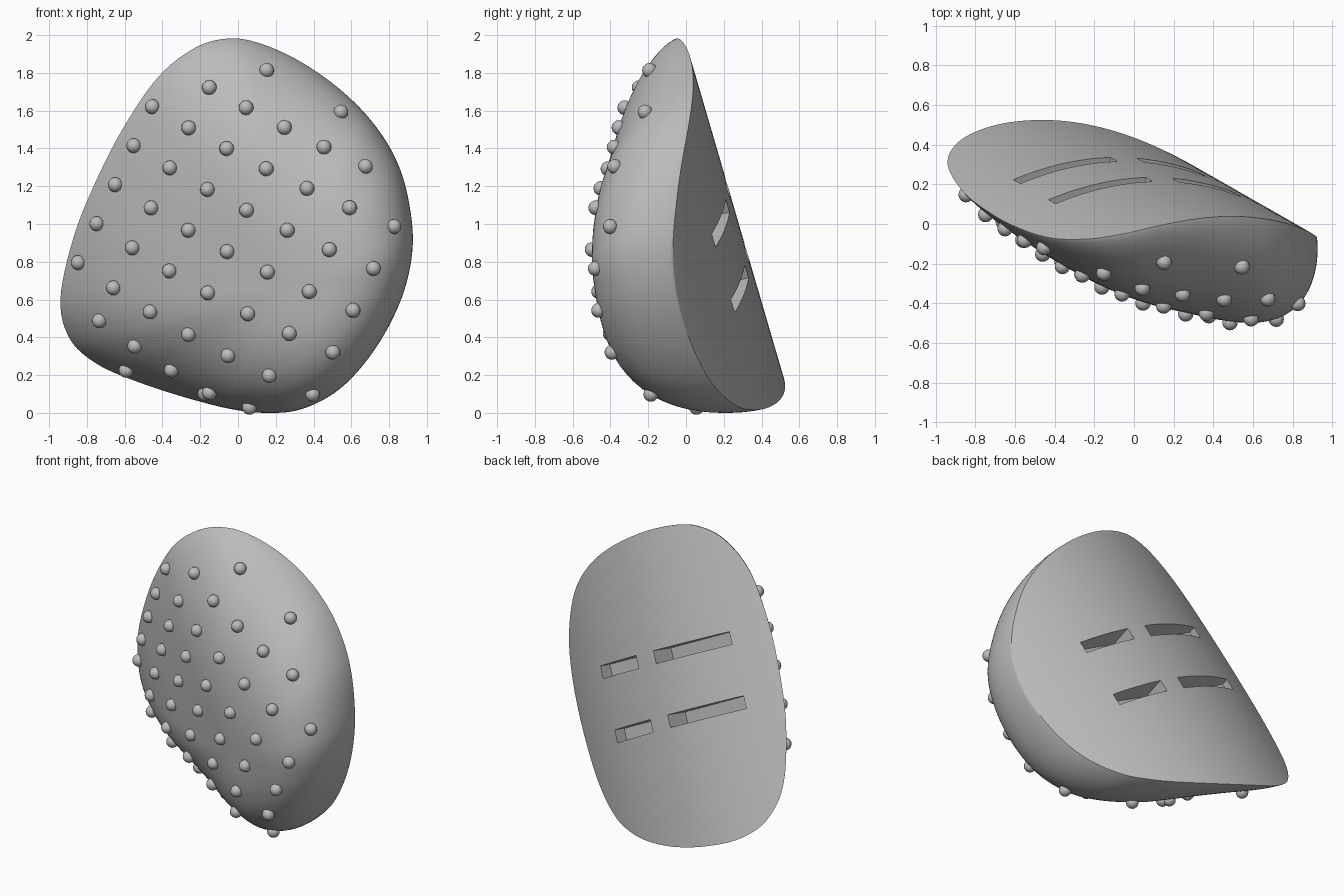
import bpy, bmesh, math
from mathutils import Vector, Matrix
from mathutils.bvhtree import BVHTree

cube = bpy.data.objects.get("Cube")
if cube:
    bpy.data.objects.remove(cube, do_unlink=True)


def material(name, rgb):
    m = bpy.data.materials.new(name)
    m.use_nodes = True
    m.diffuse_color = (*rgb, 1)
    m.node_tree.nodes["Principled BSDF"].inputs["Base Color"].default_value = (*rgb, 1)
    return m


GREY = material("soft grey", (0.5, 0.5, 0.5))


def add_object(name, bm):
    me = bpy.data.meshes.new(name)
    bm.to_mesh(me)
    bm.free()
    me.materials.append(GREY)
    ob = bpy.data.objects.new(name, me)
    bpy.context.collection.objects.link(ob)
    return ob


def smooth(ob, degrees):
    bpy.ops.object.select_all(action='DESELECT')
    ob.select_set(True)
    bpy.context.view_layer.objects.active = ob
    bpy.ops.object.shade_smooth_by_angle(angle=math.radians(degrees))


# The pad leans sideways: u runs across it, v runs up along it
COS, SIN = 0.89, 0.455
MID_Z = 0.95


def to_uv(x, z):
    return COS * x - SIN * (z - MID_Z), SIN * x + COS * (z - MID_Z)


def back_y(x, z):
    u, v = to_uv(x, z)
    return 0.288 - 0.26 * v - 0.365 * u * u


# Rim outline seen from the front (x, z)
RIM = [(.92, .88), (.905, 1.12), (.84, 1.35), (.71, 1.56), (.53, 1.74), (.31, 1.89), (.1, 1.98),
       (-.06, 2), (-.23, 1.95), (-.42, 1.8), (-.6, 1.54), (-.75, 1.25), (-.87, .95),
       (-.94, .62), (-.89, .41), (-.75, .28), (-.55, .19), (-.3, .11), (-.05, .055),
       (.15, .035), (.34, .055), (.54, .16), (.72, .36), (.86, .62)]


def closed_spline(points, steps):
    pts = [Vector(p) for p in points]
    n, out = len(pts), []
    for i in range(n):
        a, b, c, d = (pts[(i + k) % n] for k in (-1, 0, 1, 2))
        for s in range(steps):
            t = s / steps
            out.append(b + (c - a) * (t / 2) + (2 * a - 5 * b + 4 * c - d) * (t * t / 2)
                       + (3 * b - a - 3 * c + d) * (t ** 3 / 2))
    return out


# Peak of the dome, and the side on which it falls away most steeply
PEAK = Vector((0.24, 0.69))
STEEP = Vector((COS, -SIN)).normalized()


def dome_point(edge, r):
    p = PEAK + (edge - PEAK) * r
    way = (edge - PEAK).normalized()
    gentle = -way.dot(STEEP)
    down, right = max(0, -way.y), max(0, way.x)
    power = 2.4 - 0.3 * gentle + 0.3 * down
    fall = 0.58 + (0.37 if gentle > 0 else 0.09) * abs(gentle) ** 1.2 + 0.06 * down
    thick = 0.7 * max(0, 1 - r ** power) ** fall
    return Vector((p.x + 0.16 * right * r * thick, back_y(*p) - thick,
                   p.y - 0.28 * down * r * thick))


def back_point(edge, r):
    p = PEAK + (edge - PEAK) * r
    return Vector((p.x, back_y(*p), p.y))


# Pad body
rim = closed_spline(RIM, 6)
RINGS = 32
bm = bmesh.new()
edge_ring = [bm.verts.new(back_point(e, 1)) for e in rim]
for surface in (dome_point, back_point):
    outer = edge_ring
    for k in range(RINGS - 1, 0, -1):
        r = math.sin(math.pi / 2 * k / RINGS)
        inner = [bm.verts.new(surface(e, r)) for e in rim]
        for i in range(len(rim)):
            j = (i + 1) % len(rim)
            bm.faces.new((outer[i], outer[j], inner[j], inner[i]))
        outer = inner
    hub = bm.verts.new(surface(rim[0], 0))
    for i in range(len(rim)):
        bm.faces.new((outer[i], outer[(i + 1) % len(rim)], hub))
low = min(v.co.z for v in bm.verts)
bmesh.ops.translate(bm, verts=bm.verts, vec=(0, 0, -low))
bmesh.ops.recalc_face_normals(bm, faces=bm.faces)
surface_tree = BVHTree.FromBMesh(bm)
body = add_object("pad_body", bm)

# Strap slots cut into the back
across = Vector((COS, 0, -SIN)).normalized()
along = Vector((SIN, -0.26, COS)).normalized()
inward = along.cross(across)
bm = bmesh.new()
for v in (0.22, -0.17):
    for u0, u1 in ((-0.565, -0.03), (0.12, 0.485)):
        u = (u0 + u1) / 2
        x, z = COS * u + SIN * v, MID_Z - SIN * u + COS * v
        place = Matrix((across, inward, along)).transposed().to_4x4()
        place.translation = (x, back_y(x, z), z)
        size = Matrix.Diagonal((u1 - u0, 0.28, 0.08, 1))
        bmesh.ops.create_cube(bm, size=1, matrix=place @ size)
bmesh.ops.recalc_face_normals(bm, faces=bm.faces)
cutter = add_object("slot_cutter", bm)
cutter.hide_render = True
cut = body.modifiers.new("slots", 'BOOLEAN')
cut.operation = 'DIFFERENCE'
cut.solver = 'EXACT'
cut.object = cutter
bpy.context.view_layer.objects.active = body
bpy.ops.object.modifier_apply(modifier=cut.name)
bpy.data.objects.remove(cutter, do_unlink=True)
smooth(body, 50)

# Grip studs in slanting rows: start x, start z, row bend, stud places along the row
rows = [(.15, 1.81, 0, (0, 2)), (-.15, 1.72, -1, range(5)),
        (-.73, .49, 4, range(5)), (-.59, .23, 4, (0, 2))]
rows += [(-.45 - .098 * j, 1.62 - .206 * j, j, range(7)) for j in range(5)]
bm = bmesh.new()
for x0, z0, j, places in rows:
    for i in places:
        x = x0 + (.188 - .0015 * j) * i + .004 * i * i
        z = max(0.035, z0 - (.113 + .006 * j) * i + (.0012 + .0006 * j) * i * i)
        spot, normal, _, _ = surface_tree.ray_cast(Vector((x, -2, z)), Vector((0, 1, 0)))
        if spot is None:
            spot, normal, _, _ = surface_tree.find_nearest(Vector((x, 0.1, z)))
        bmesh.ops.create_uvsphere(bm, u_segments=16, v_segments=10, radius=0.039,
                                  matrix=Matrix.Translation(spot + normal * 0.006))
studs = add_object("grip_studs", bm)
smooth(studs, 60)
